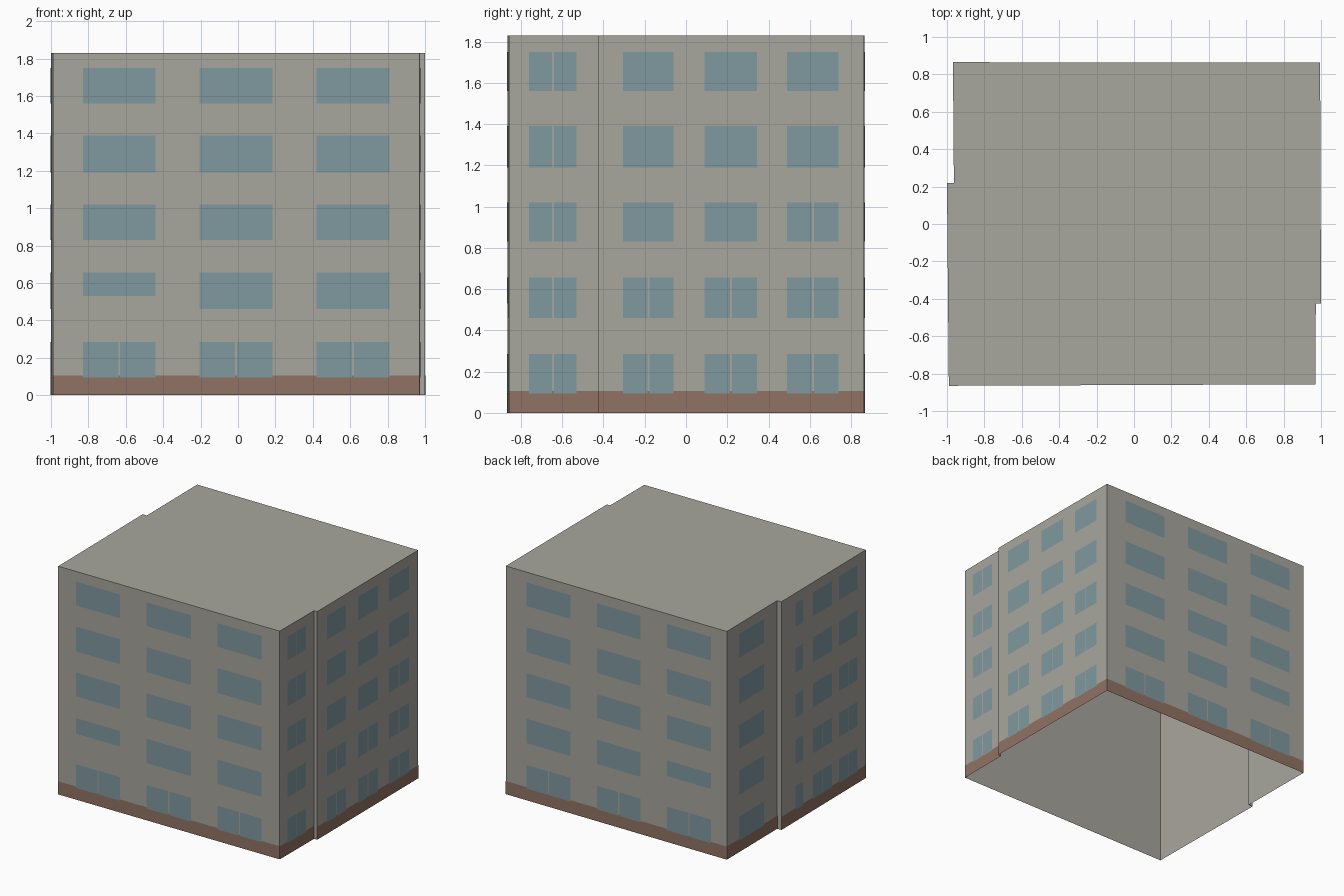
import bpy
from mathutils import Vector

cube = bpy.data.objects.get("Cube")
if cube:
    bpy.data.objects.remove(cube, do_unlink=True)


def material(name, colour):
    m = bpy.data.materials.new(name)
    m.use_nodes = True
    m.diffuse_color = (*colour, 1)
    bsdf = next(n for n in m.node_tree.nodes if n.type == 'BSDF_PRINCIPLED')
    bsdf.inputs["Base Color"].default_value = (*colour, 1)
    bsdf.inputs["Roughness"].default_value = 0.9
    return m


CONCRETE = material("warm_grey_concrete", (0.39, 0.38, 0.34))
BRICK = material("brown_base", (0.28, 0.17, 0.125))
GLASS = material("blue_grey_glass", (0.215, 0.32, 0.35))

HEIGHT = 1.83
BASE_TOP = 0.105
ROWS = [(0.095, 0.285), (0.46, 0.655), (0.83, 1.02), (1.19, 1.39), (1.56, 1.75)]
GAP = 0.005  # half width of a mullion

# Footprint corners, anticlockwise from front right
FR, FL = Vector((-0.99, -0.865)), Vector((0.97, -0.857))
STEP_L_IN, STEP_L_OUT = Vector((0.972, -0.425)), Vector((1.0, -0.425))
BL, BR = Vector((0.995, 0.863)), Vector((-0.968, 0.865))
STEP_R_IN, STEP_R_OUT = Vector((-0.963, 0.22)), Vector((-1.0, 0.22))
PLAN = [FR, FL, STEP_L_IN, STEP_L_OUT, BL, BR, STEP_R_IN, STEP_R_OUT]


def mesh_object(name, verts, faces, mat):
    mesh = bpy.data.meshes.new(name)
    mesh.from_pydata(verts, [], faces)
    mesh.materials.append(mat)
    obj = bpy.data.objects.new(name, mesh)
    bpy.context.collection.objects.link(obj)
    return obj


def wall_panels(name, a, b, rects, mat, offset):
    """Flat panels on the wall a-b; rects are (start, end, bottom, top), starts in x or y."""
    d = b - a
    axis = 0 if abs(d.x) > abs(d.y) else 1
    out = Vector((d.y, -d.x)).normalized() * offset
    verts, faces = [], []
    for s, e, low, high in rects:
        s, e = sorted((s, e), reverse=d[axis] < 0)
        p, q = (a + d * ((t - a[axis]) / d[axis]) + out for t in (s, e))
        n = len(verts)
        verts += [(*p, low), (*q, low), (*q, high), (*p, high)]
        faces.append((n, n + 1, n + 2, n + 3))
    mesh_object(name, verts, faces, mat)


def windows(columns, split_rows, short=None):
    """Window grid; a column splits into two panes on its lowest split_rows rows."""
    rects = []
    for c, (s, e) in enumerate(columns):
        for r, (low, high) in enumerate(ROWS):
            if (c, r) == short:
                low = 0.53
            mid = (s + e) / 2
            if r < split_rows[c]:
                rects += [(s, mid - GAP, low, high), (mid + GAP, e, low, high)]
            else:
                rects.append((s, e, low, high))
    return rects


# Walls and flat roof, open underneath
n = len(PLAN)
shell = [(*p, z) for z in (0, HEIGHT) for p in PLAN]
sides = [(i, (i + 1) % n, (i + 1) % n + n, i + n) for i in range(n)]
mesh_object("walls_and_roof", shell, sides + [tuple(range(n, 2 * n))], CONCRETE)

# Window columns for each wall
wide = [(-0.83, -0.44), (-0.205, 0.185), (0.42, 0.81)]
left_rear = [(-0.305, -0.06), (0.09, 0.345), (0.49, 0.74)]
right_front = [(-0.755, -0.515), (-0.43, -0.185), (-0.055, 0.045)]
WALLS = {
    "front": (FR, FL, windows(wide, (1, 1, 1), short=(0, 1))),
    "back": (BL, BR, windows(wide, (1, 1, 1), short=(0, 1))),
    "left_front": (FL, STEP_L_IN, windows([(-0.76, -0.53)], (5,))),
    "left_rear": (STEP_L_OUT, BL, windows(left_rear, (2, 2, 3))),
    "right_rear": (BR, STEP_R_IN, windows([(0.39, 0.715)], (0,))),
    "right_front": (STEP_R_OUT, FR, windows(right_front, (3, 2, 0))),
}

# Brown base strip and glass on each wall, steps left plain
for side, (a, b, rects) in WALLS.items():
    axis = 0 if abs(b.x - a.x) > abs(b.y - a.y) else 1
    strip = [(a[axis], b[axis], 0, BASE_TOP)]
    wall_panels(side + "_base", a, b, strip, BRICK, 0.0015)
    wall_panels(side + "_windows", a, b, rects, GLASS, 0.003)
